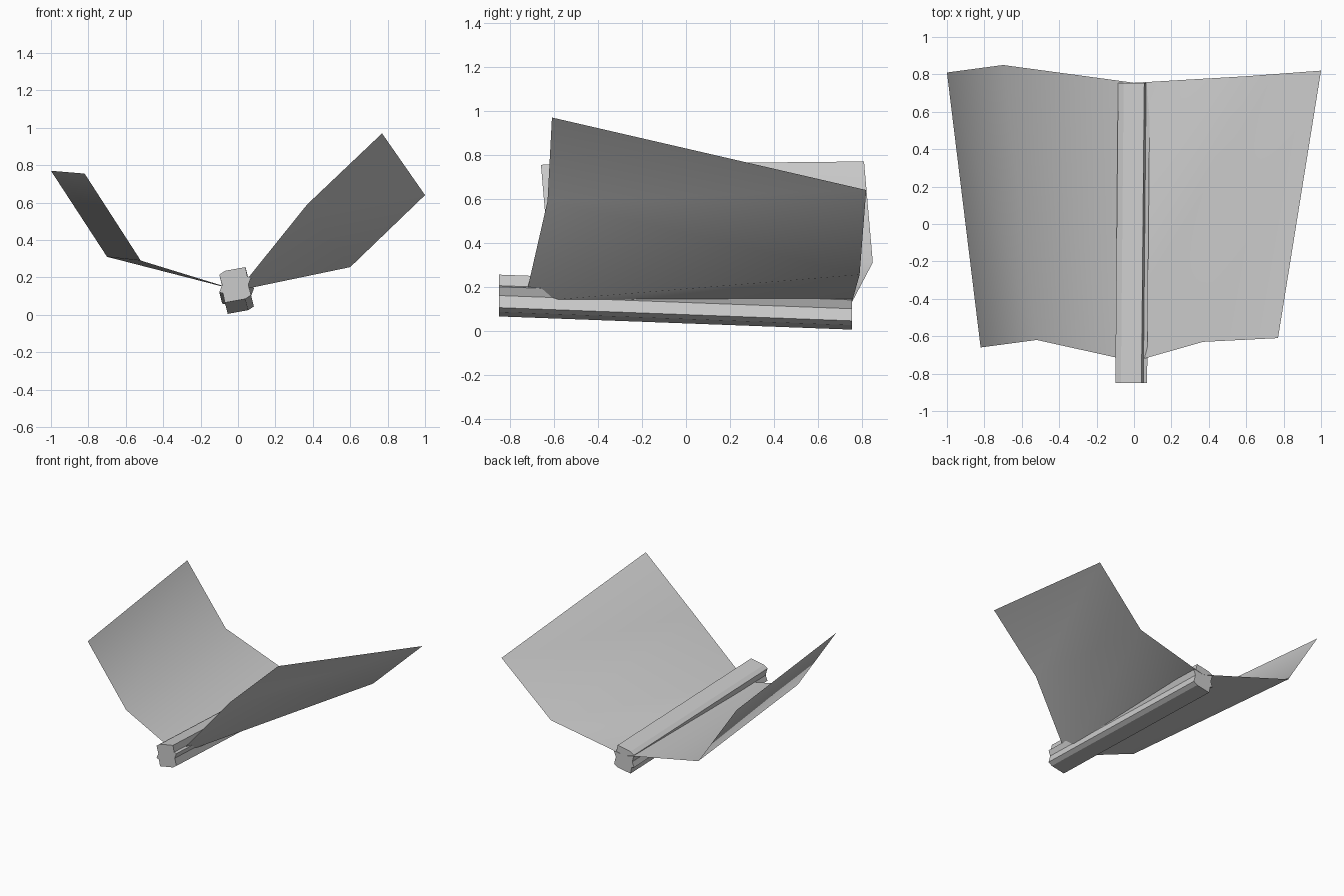
import bpy
import bmesh
from mathutils import Vector

cube = bpy.data.objects.get("Cube")
if cube:
    bpy.data.objects.remove(cube, do_unlink=True)

# One plain grey for the whole model
grey = bpy.data.materials.new("light_grey")
grey.use_nodes = True
colour = (0.6, 0.6, 0.6, 1.0)
grey.diffuse_color = colour
grey.node_tree.nodes["Principled BSDF"].inputs["Base Color"].default_value = colour


def finish(name, bm, smooth):
    mesh = bpy.data.meshes.new(name)
    for face in bm.faces:
        face.smooth = smooth
    bm.to_mesh(mesh)
    bm.free()
    mesh.materials.append(grey)
    obj = bpy.data.objects.new(name, mesh)
    bpy.context.collection.objects.link(obj)
    return obj


def wing(name, front, back, flip):
    """Smooth sheet lofted between a front edge and a back edge."""
    bm = bmesh.new()
    f = [bm.verts.new(p) for p in front]
    b = [bm.verts.new(p) for p in back]
    for i in range(len(f) - 1):
        for tri in ((f[i], f[i + 1], b[i + 1]), (f[i], b[i + 1], b[i])):
            bm.faces.new(tri[::-1] if flip else tri)
    finish(name, bm, True)


# Bent sheets meeting inside the spine
root_front = (0, -0.735, 0.13)
root_back = (0, 0.755, 0.13)
wing("left_wing",
     [root_front, (0.37, -0.63, 0.59), (0.77, -0.61, 0.97)],
     [root_back, (0.6, 0.79, 0.255), (1.0, 0.82, 0.64)], False)
wing("right_wing",
     [root_front, (-0.52, -0.62, 0.29), (-0.82, -0.66, 0.755)],
     [root_back, (-0.7, 0.85, 0.31), (-1.0, 0.81, 0.77)], True)

# Notched bar: half a section, repeated by a half turn about its centre
centre = Vector((-0.015, 0.16))
half = [Vector(p) for p in ((-0.1, 0.215), (-0.07, 0.235), (0.04, 0.255),
                            (0.05, 0.205), (0.07, 0.2), (0.055, 0.16))]
section = half + [2 * centre - p for p in half]

bm = bmesh.new()
front = [bm.verts.new((p.x, -0.85, p.y)) for p in section]
back = [bm.verts.new((p.x + 0.015, 0.755, p.y - 0.06)) for p in section]
n = len(section)
for i in range(n):
    j = (i + 1) % n
    bm.faces.new((front[i], front[j], back[j], back[i]))
bm.faces.new(front)
bm.faces.new(back)
bmesh.ops.recalc_face_normals(bm, faces=bm.faces)
finish("spine", bm, False)
